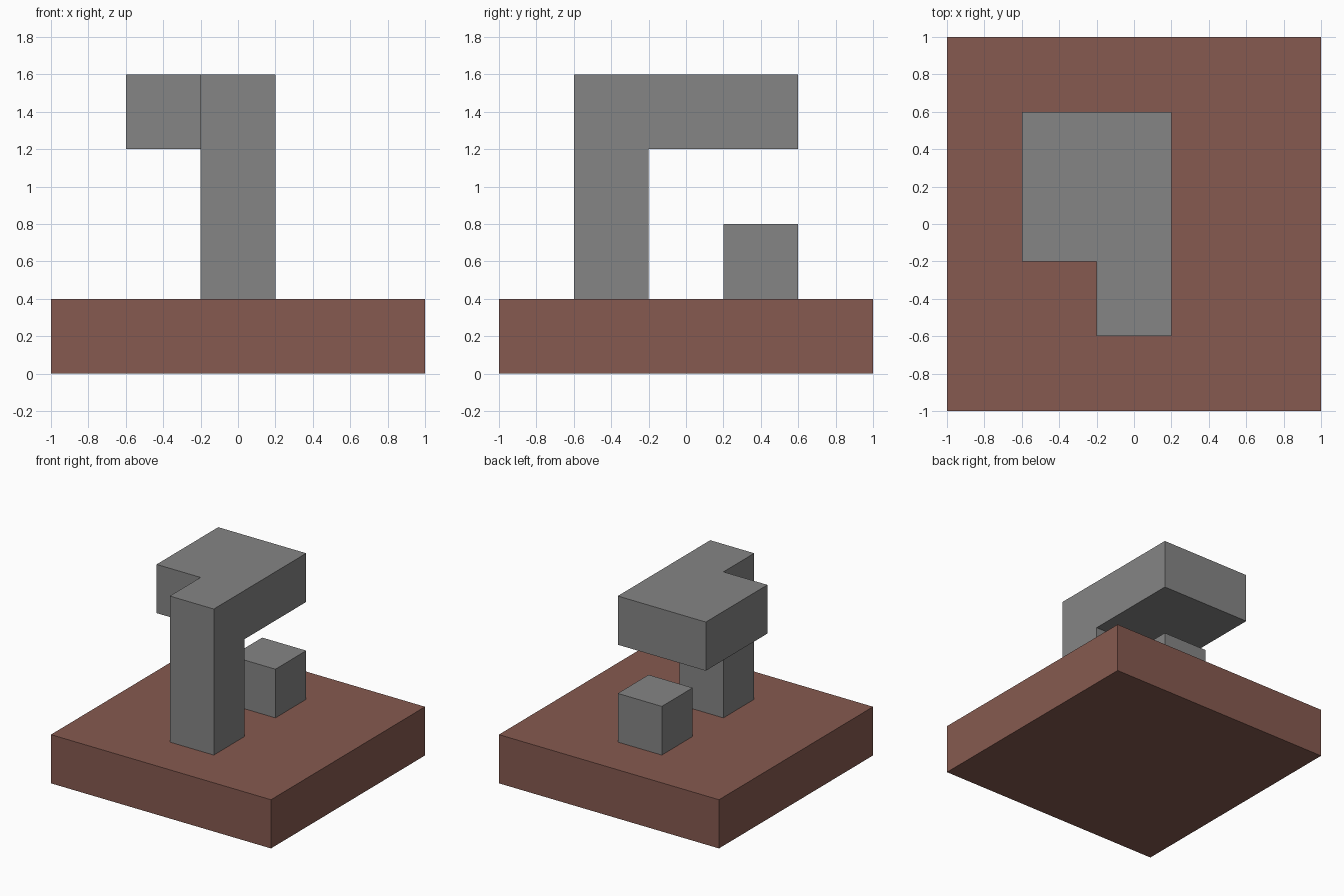
import bpy
import bmesh
from mathutils import Vector

cube = bpy.data.objects.get("Cube")
if cube:
    bpy.data.objects.remove(cube, do_unlink=True)


def material(name, rgb):
    mat = bpy.data.materials.new(name)
    mat.use_nodes = True
    mat.diffuse_color = (*rgb, 1)
    mat.node_tree.nodes["Principled BSDF"].inputs["Base Color"].default_value = (*rgb, 1)
    return mat


def box(bm, low, high):
    low, high = Vector(low), Vector(high)
    verts = bmesh.ops.create_cube(bm, size=1)["verts"]
    for v in verts:
        v.co = (low + high) / 2 + v.co * (high - low)


def pull(bm, start, offset):
    """Extrude the face centred nearest to start."""
    start = Vector(start)
    face = min(bm.faces, key=lambda f: (f.calc_center_median() - start).length)
    new = bmesh.ops.extrude_discrete_faces(bm, faces=[face])["faces"][0]
    bmesh.ops.translate(bm, verts=new.verts, vec=offset)


def finish(bm, name, mat):
    bmesh.ops.dissolve_limit(bm, angle_limit=0.01, verts=bm.verts, edges=bm.edges)
    bmesh.ops.recalc_face_normals(bm, faces=bm.faces)
    mesh = bpy.data.meshes.new(name)
    bm.to_mesh(mesh)
    bm.free()
    mesh.materials.append(mat)
    obj = bpy.data.objects.new(name, mesh)
    bpy.context.collection.objects.link(obj)


brown = material("brown", (0.24, 0.102, 0.08))
grey = material("grey", (0.235, 0.235, 0.235))

# Square base slab
bm = bmesh.new()
box(bm, (-1, -1, 0), (1, 1, 0.4))
finish(bm, "base", brown)

# Column with an overhanging head, widened on one side
bm = bmesh.new()
box(bm, (-0.2, -0.6, 0.4), (0.2, -0.2, 1.2))
pull(bm, (0, -0.4, 1.2), (0, 0, 0.4))
pull(bm, (0, -0.2, 1.4), (0, 0.8, 0))
pull(bm, (-0.2, 0.2, 1.4), (-0.4, 0, 0))
finish(bm, "column_and_overhang", grey)

# Small block under the overhang
bm = bmesh.new()
box(bm, (-0.2, 0.2, 0.4), (0.2, 0.6, 0.8))
finish(bm, "small_block", grey)
